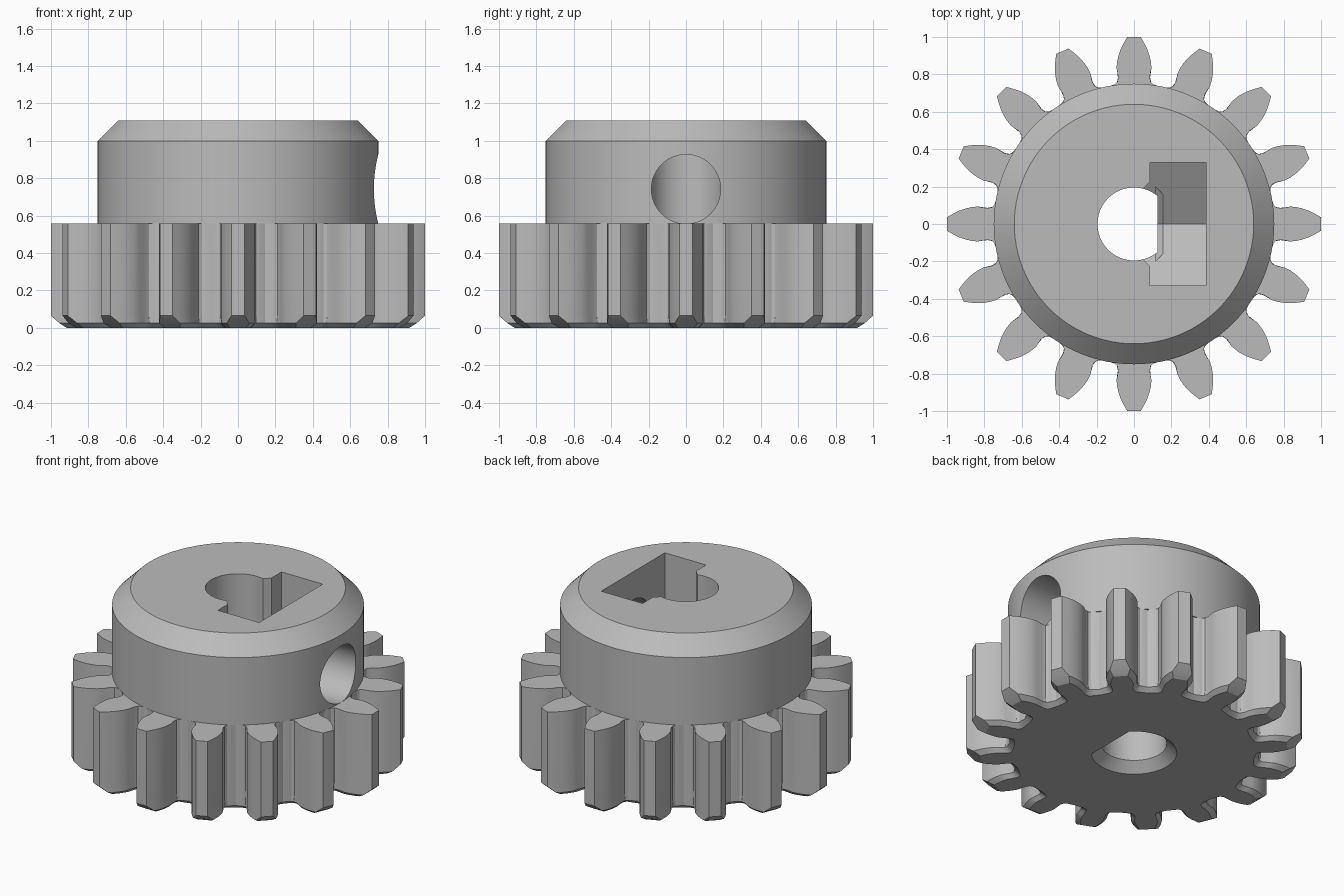
import bpy
import bmesh
from math import sin, cos, acos, pi, tan, radians

cube = bpy.data.objects.get("Cube")
if cube:
    bpy.data.objects.remove(cube, do_unlink=True)

steel = bpy.data.materials.new("plain_grey_steel")
steel.use_nodes = True
GREY = (0.5, 0.5, 0.5, 1)
steel.diffuse_color = GREY
steel.node_tree.nodes["Principled BSDF"].inputs["Base Color"].default_value = GREY

TEETH = 16
GEAR_TOP = 0.557
HUB_TOP = 1.11
ROOT = 0.742


def loft(name, rings):
    """Closed solid through rings of equal point count."""
    bm = bmesh.new()
    loops = [[bm.verts.new(p) for p in ring] for ring in rings]
    n = len(loops[0])
    for a, b in zip(loops, loops[1:]):
        for i in range(n):
            j = (i + 1) % n
            bm.faces.new((a[i], a[j], b[j], b[i]))
    bm.faces.new(loops[0][::-1])
    bm.faces.new(loops[-1])
    bmesh.ops.recalc_face_normals(bm, faces=bm.faces)
    mesh = bpy.data.meshes.new(name)
    bm.to_mesh(mesh)
    bm.free()
    mesh.materials.append(steel)
    obj = bpy.data.objects.new(name, mesh)
    bpy.context.collection.objects.link(obj)
    return obj


def circle(radius, z, n=96):
    return [(radius * cos(2 * pi * i / n), radius * sin(2 * pi * i / n), z) for i in range(n)]


def combine(body, tool, operation):
    """Apply a boolean, then discard the tool."""
    mod = body.modifiers.new(tool.name, 'BOOLEAN')
    mod.operation = operation
    mod.solver = 'EXACT'
    mod.object = tool
    bpy.context.view_layer.objects.active = body
    bpy.ops.object.modifier_apply(modifier=mod.name)
    bpy.data.objects.remove(tool, do_unlink=True)


# Tooth flank: distance from the axis and half thickness
FLANK = [(ROOT, .118), (.748, .1), (.762, .088), (.79, .085), (.835, .0935),
         (.87, .09), (.9, .083), (.93, .073), (.965, .056), (1, .036)]


def half_width(r):
    for (r0, w0), (r1, w1) in zip(FLANK, FLANK[1:]):
        if r <= r1:
            return w0 + (w1 - w0) * (r - r0) / (r1 - r0)
    return FLANK[-1][1]


def gear_ring(z, tip, inset=0):
    """Outline of all teeth, cut off at the tip radius and shrunk by inset."""
    flank = []
    for r, _ in FLANK:
        r = ROOT + (r - ROOT) * (tip + inset - ROOT) / (1 - ROOT)
        flank.append((r - inset, half_width(r) - inset))
    tooth = [(r, -w) for r, w in flank] + [(r, w) for r, w in reversed(flank)]
    ring = []
    for k in range(TEETH):
        a = 2 * pi * k / TEETH
        ring += [(u * cos(a) - v * sin(a), u * sin(a) + v * cos(a), z) for u, v in tooth]
        a += pi / TEETH
        valley = ROOT - inset
        ring.append((valley * cos(a), valley * sin(a), z))
    return ring


# Toothed wheel with chamfered underside
pinion = loft("pinion_gear", [gear_ring(0, .915, .025), gear_ring(.025, .955),
                              gear_ring(.065, 1), gear_ring(GEAR_TOP, 1)])

# Hub with chamfered rim
hub = loft("hub", [circle(.75, GEAR_TOP), circle(.75, 1), circle(.64, HUB_TOP)])
combine(pinion, hub, 'UNION')


# D-shaped bore, countersunk below
def d_ring(z, grow=0, n=72):
    radius, flat = .195 + grow, .125 + grow
    a = acos(flat / radius)
    return [(radius * cos(a + (2 * pi - 2 * a) * i / n),
             radius * sin(a + (2 * pi - 2 * a) * i / n), z) for i in range(n + 1)]


combine(pinion, loft("bore_cutter", [d_ring(-.02, .08), d_ring(.06), d_ring(1.3)]), 'DIFFERENCE')

# Nut pocket: open at the top, with a V-shaped floor
SLOPE = tan(radians(30))
FLOOR = .36


def pocket_section(x, half, drop=0, top=1.3):
    z = FLOOR - drop
    return [(x, 0, z), (x, half, z + half * SLOPE), (x, half, top),
            (x, -half, top), (x, -half, z + half * SLOPE)]


combine(pinion, loft("pocket_cutter", [pocket_section(.085, .33), pocket_section(.385, .33)]),
        'DIFFERENCE')

# Softened edges where the pocket meets the bore
combine(pinion, loft("edge_cutter", [pocket_section(.115, .2, .04), pocket_section(.155, .16)]),
        'DIFFERENCE')
combine(pinion, loft("side_cutter", [pocket_section(.045, .185), pocket_section(.09, .23)]),
        'DIFFERENCE')

# Round screw hole through the +x side of the hub
hole = [[(x, .185 * cos(2 * pi * i / 64), .742 + .185 * sin(2 * pi * i / 64)) for i in range(64)]
        for x in (.3, .9)]
combine(pinion, loft("screw_hole_cutter", hole), 'DIFFERENCE')

# Smooth curved walls, crisp edges
bpy.ops.object.select_all(action='DESELECT')
pinion.select_set(True)
bpy.context.view_layer.objects.active = pinion
bpy.ops.object.shade_smooth_by_angle(angle=radians(28))
